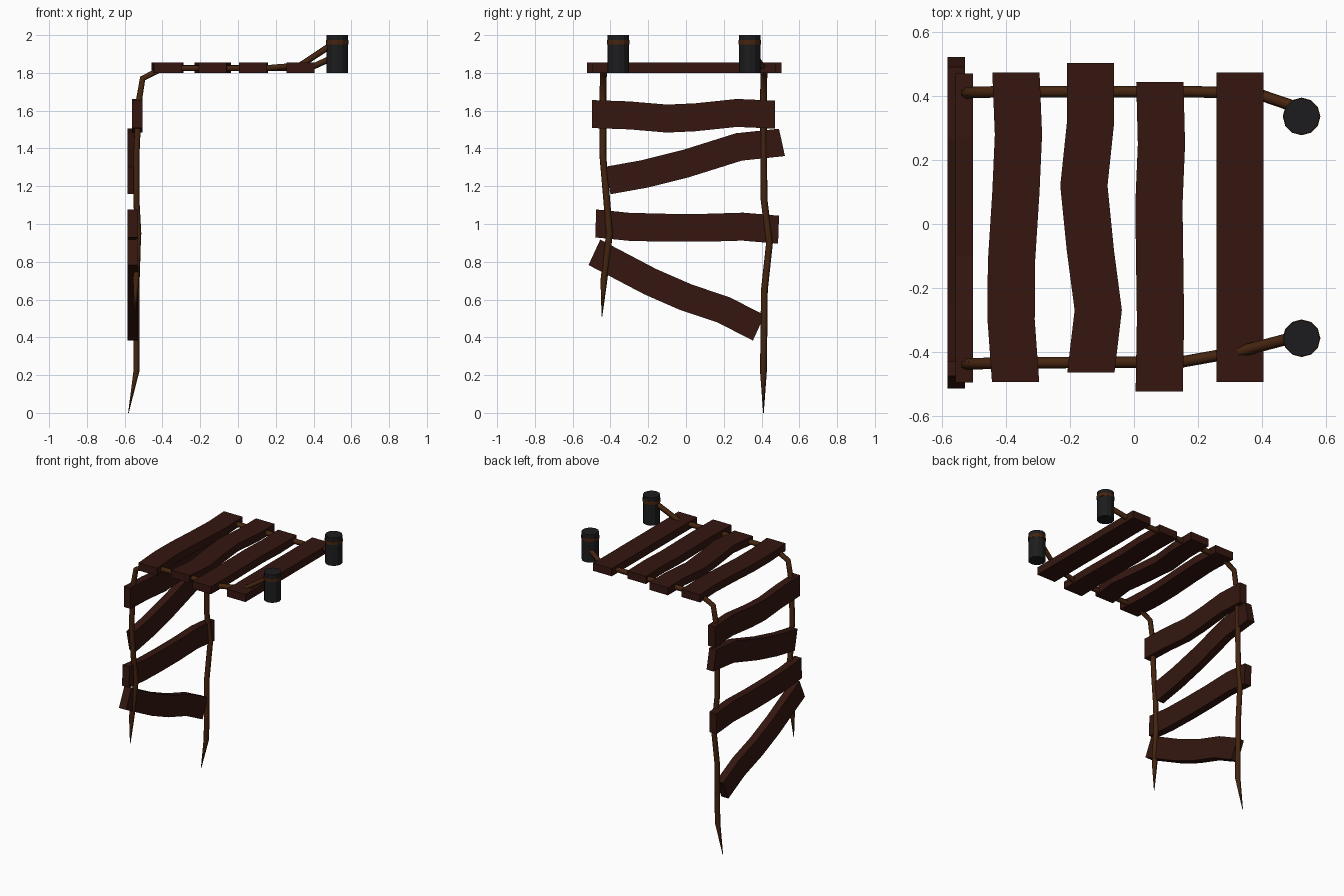
import bpy, bmesh
from mathutils import Vector

if "Cube" in bpy.data.objects:
    bpy.data.objects.remove(bpy.data.objects["Cube"])


def material(name, rgb):
    m = bpy.data.materials.new(name)
    m.diffuse_color = (*rgb, 1)
    m.use_nodes = True
    m.node_tree.nodes["Principled BSDF"].inputs["Base Color"].default_value = m.diffuse_color
    return m


WOOD = material("dark_wood", (0.035, 0.008, 0.005))
ROPE = material("rope_brown", (0.06, 0.018, 0.005))
IRON = material("post_dark", (0.012, 0.012, 0.013))


def add(name, bm, mat):
    bmesh.ops.recalc_face_normals(bm, faces=bm.faces)
    me = bpy.data.meshes.new(name)
    bm.to_mesh(me)
    bm.free()
    me.materials.append(mat)
    ob = bpy.data.objects.new(name, me)
    bpy.context.collection.objects.link(ob)
    return ob


def plank(name, line, lo, hi, upright, half=0.074):
    """Wavy board along a (y, offset) centre line; lo..hi is its thickness range."""
    a, b = Vector(line[0]), Vector(line[-1])
    d = (b - a).normalized()
    side = Vector((-d.y, d.x)) * half
    if not upright:
        side = Vector((0, half))
    bm = bmesh.new()
    rings = []
    for p in line:
        ring = []
        for s, t in ((-1, lo), (1, lo), (1, hi), (-1, hi)):
            q = Vector(p) + side * s
            co = (t, q.x, q.y) if upright else (q.y, q.x, t)
            ring.append(bm.verts.new(co))
        rings.append(ring)
    for r, s in zip(rings, rings[1:]):
        for i in range(4):
            j = (i + 1) % 4
            bm.faces.new((r[i], r[j], s[j], s[i]))
    bm.faces.new(rings[0])
    bm.faces.new(rings[-1])
    add(name, bm, WOOD)


# deck planks
deck = [
    [(-.495, -.371), (-.3, -.385), (-.12, -.384), (.1, -.37), (.28, -.362), (.475, -.37)],
    [(-.465, -.135), (-.27, -.112), (-.08, -.137), (.12, -.157), (.32, -.136), (.505, -.136)],
    [(-.525, .079), (-.3, .083), (.06, .078), (.25, .086), (.445, .081)],
    [(-.495, .332), (.475, .332)],
]
for i, line in enumerate(deck):
    plank(f"deck_plank_{i + 1}", line, 1.80, 1.855, False)

# hanging planks, top to bottom
hanging = [
    [(-.497, 1.582), (-.3, 1.575), (-.1, 1.558), (.05, 1.565), (.27, 1.588), (.472, 1.579)],
    [(-.415, 1.23), (-.22, 1.265), (0, 1.32), (.28, 1.408), (.508, 1.432)],
    [(-.478, 1.003), (-.3, .985), (-.1, .98), (.1, .98), (.3, .986), (.49, .97)],
    [(-.485, .85), (-.19, .695), (0, .612), (.2, .545), (.385, .45)],
]
for i, line in enumerate(hanging):
    lo = -.56 if i == 0 else -.585
    plank(f"hanging_plank_{i + 1}", line, lo, lo + .055, True)


# ropes, from the frayed hanging end up to the post
def rope(name, pts):
    cu = bpy.data.curves.new(name, 'CURVE')
    cu.dimensions = '3D'
    cu.bevel_depth = 0.018
    cu.bevel_resolution = 1
    cu.use_fill_caps = True
    sp = cu.splines.new('POLY')
    sp.points.add(len(pts) - 1)
    for i, (p, q) in enumerate(zip(sp.points, pts)):
        p.co = (*q, 1)
        p.radius = 0.1 if i == 0 else 1
    cu.materials.append(ROPE)
    ob = bpy.data.objects.new(name, cu)
    bpy.context.collection.objects.link(ob)


rope("back_rope", [
    (-.58, .41, 0), (-.538, .41, .22), (-.538, .415, .65), (-.53, .442, .9),
    (-.538, .413, 1.13), (-.538, .41, 1.5), (-.525, .41, 1.65), (-.505, .412, 1.77),
    (-.4, .415, 1.825), (.15, .415, 1.825), (.38, .41, 1.825), (.52, .362, 1.89)])
rope("front_rope", [
    (-.545, -.445, .51), (-.54, -.435, .7), (-.528, -.405, .95), (-.538, -.42, 1.13),
    (-.538, -.44, 1.36), (-.525, -.44, 1.65), (-.505, -.438, 1.77), (-.4, -.435, 1.825),
    (.15, -.432, 1.825), (.33, -.4, 1.84), (.52, -.35, 1.965)])


# posts with rope bands
def cylinder(name, x, y, z, r, h, mat):
    bm = bmesh.new()
    bmesh.ops.create_cone(bm, cap_ends=True, segments=12, radius1=r, radius2=r, depth=h)
    bmesh.ops.translate(bm, verts=bm.verts, vec=(x, y, z))
    add(name, bm, mat)


for side, y in (("back", .337), ("front", -.358)):
    cylinder(side + "_post", .525, y, 1.9, .057, .2, IRON)
    cylinder(side + "_post_band", .525, y, 1.962, .059, .024, ROPE)
